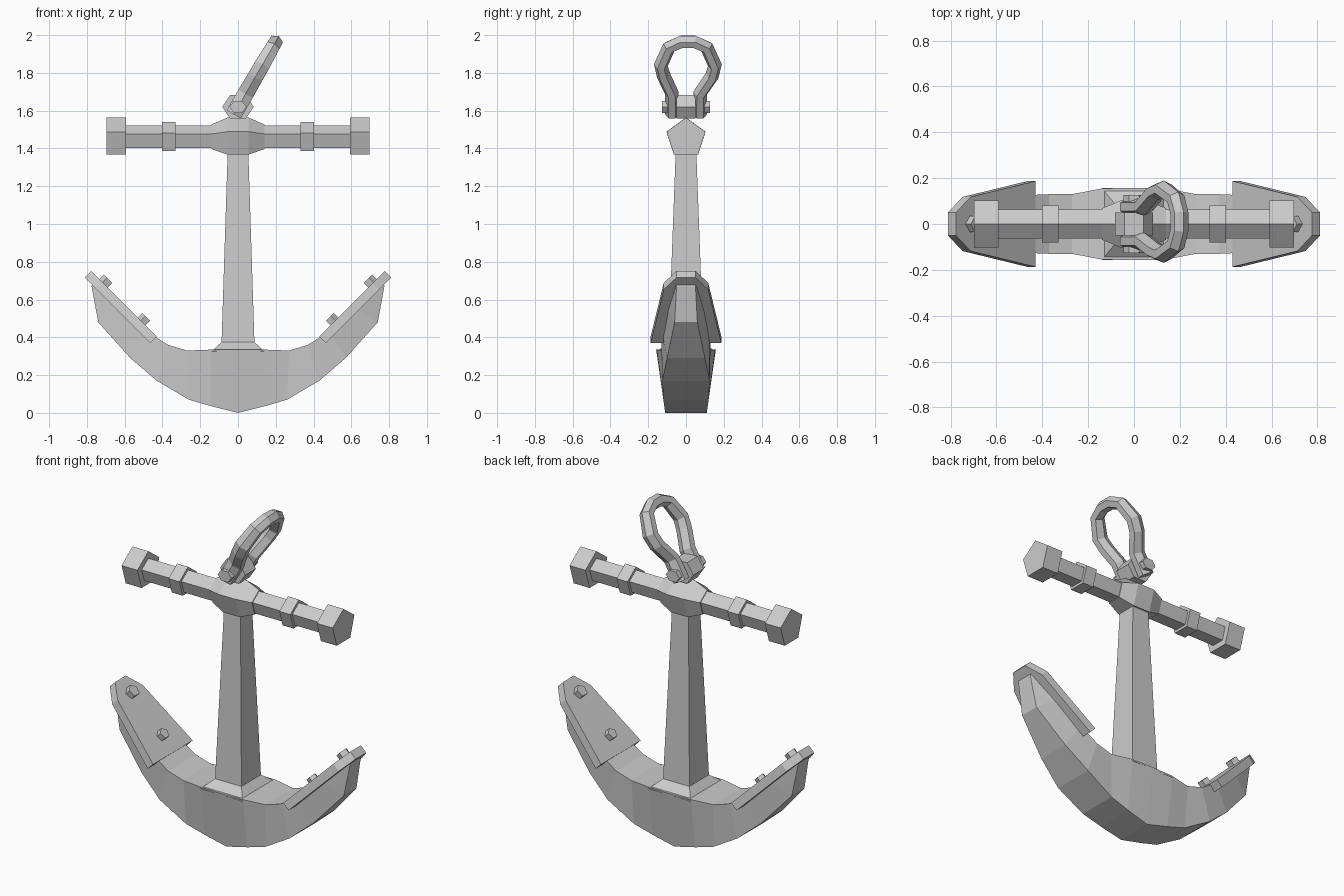
import bpy
from math import cos, sin, pi, radians
from mathutils import Vector as V

if "Cube" in bpy.data.objects:
    bpy.data.objects.remove(bpy.data.objects["Cube"])

X, Y, Z = V((1, 0, 0)), V((0, 1, 0)), V((0, 0, 1))


def loft(name, rings):
    """Skin equal-length vertex rings and cap both ends."""
    n = len(rings[0])
    verts = [tuple(p) for r in rings for p in r]
    faces = [list(range(n)), list(range(len(verts) - n, len(verts)))]
    for k in range(len(rings) - 1):
        for i in range(n):
            j = (i + 1) % n
            faces.append((k * n + i, k * n + j, k * n + n + j, k * n + n + i))
    mesh = bpy.data.meshes.new(name)
    mesh.from_pydata(verts, [], faces)
    import bmesh
    bm = bmesh.new()
    bm.from_mesh(mesh)
    bmesh.ops.recalc_face_normals(bm, faces=bm.faces)
    bm.to_mesh(mesh)
    bm.free()
    obj = bpy.data.objects.new(name, mesh)
    bpy.context.collection.objects.link(obj)
    return obj


def ring(c, u, v, n):
    return [c + u * cos(2 * pi * i / n) + v * sin(2 * pi * i / n) for i in range(n)]


def rect(z, hx, hy):
    return [V((a * hx, b * hy, z)) for a, b in ((-1, -1), (1, -1), (1, 1), (-1, 1))]


# Curved arms: bottom x, z, half width / top x, z, half width
half = [(0.14, 0.035, 0.115, 0.14, 0.335, 0.155),
        (0.26, 0.07, 0.12, 0.27, 0.33, 0.13),
        (0.43, 0.17, 0.125, 0.37, 0.36, 0.13),
        (0.57, 0.29, 0.10, 0.48, 0.43, 0.125),
        (0.74, 0.48, 0.06, 0.62, 0.56, 0.10),
        (0.775, 0.67, 0.05, 0.77, 0.70, 0.055)]


def arm_ring(s, xb, zb, wb, xt, zt, wt):
    return [V((s * xb, -wb, zb)), V((s * xb, wb, zb)),
            V((s * xt, wt, zt)), V((s * xt, -wt, zt))]


loft("arms", [arm_ring(-1, *h) for h in reversed(half)]
     + [arm_ring(1, 0, 0, 0.11, 0, 0.335, 0.158)]
     + [arm_ring(1, *h) for h in half])

# Shank with flared foot
loft("shank", [rect(0.325, 0.14, 0.156), rect(0.375, 0.087, 0.092), rect(1.40, 0.054, 0.054)])


# Five-sided stock, hub, bands and end caps
def stock_part(name, stations):
    loft(name, [ring(V((x, 0, 1.455)), Z * r, Y * r, 5) for x, r in stations])


stock_part("stock_bar", [(-0.65, 0.066), (0.65, 0.066)])
stock_part("stock_hub", [(-0.14, 0.072), (-0.055, 0.109), (0.055, 0.109), (0.14, 0.072)])
for s, side in ((-1, "left"), (1, "right")):
    stock_part("stock_band_" + side, [(s * 0.33, 0.085), (s * 0.402, 0.085)])
    stock_part("stock_cap_" + side, [(s * 0.592, 0.108), (s * 0.697, 0.108)])

# Fluke plates with two bolts each
for s, side in ((-1, "left"), (1, "right")):
    d = V((s, 0, 1)).normalized()
    nrm = V((-s, 0, 1)).normalized()
    base = V((s * 0.43, 0, 0.405))
    outline = [(0, 0.187), (0.40, 0.118), (0.49, 0.05)]
    outline += [(a, -w) for a, w in reversed(outline)]
    top = [base + d * a + Y * w for a, w in outline]
    loft("fluke_" + side, [top, [p - nrm * 0.05 for p in top]])
    for k, (a, r) in enumerate(((0.11, 0.032), (0.395, 0.036))):
        c = base + d * a
        loft("fluke_bolt_%s_%d" % (side, k),
             [ring(c + nrm * h, d * r, Y * r, 5) for h in (-0.01, 0.033)])

# Lug and cross bolt at the top of the shank
pin = V((0, 0, 1.62))
loft("shank_lug", [ring(pin + Y * y, X * 0.083, Z * 0.072, 6) for y in (-0.05, 0.05)])
loft("shackle_pin", [ring(pin + Y * y, X * 0.03, Z * 0.03, 6) for y in (-0.115, 0.115)])
for s, side in ((-1, "front"), (1, "back")):
    loft("pin_head_" + side,
         [ring(pin + Y * (s * y), X * 0.045, Z * 0.036, 6) for y in (0.098, 0.127)])

# Leaning shackle: hexagonal section swept along a horseshoe
t = radians(30)
up, side_dir = V((sin(t), 0, cos(t))), V((cos(t), 0, -sin(t)))
right = [(0.075, -0.045, 0.05), (0.075, 0.085, 0.05), (0.128, 0.19, 0.048),
         (0.143, 0.255, 0.048), (0.10, 0.365, 0.042), (0.035, 0.397, 0.04)]
path = right + [(-y, s, b) for y, s, b in reversed(right)]
pts = [pin + Y * (y + (0.01 if s > 0.1 else 0)) + up * s for y, s, b in path]
rings = []
for i, p in enumerate(pts):
    tan = (pts[min(i + 1, len(pts) - 1)] - pts[max(i - 1, 0)]).normalized()
    rings.append(ring(p, tan.cross(side_dir) * 0.037, side_dir * path[i][2], 6))
loft("shackle", rings)
